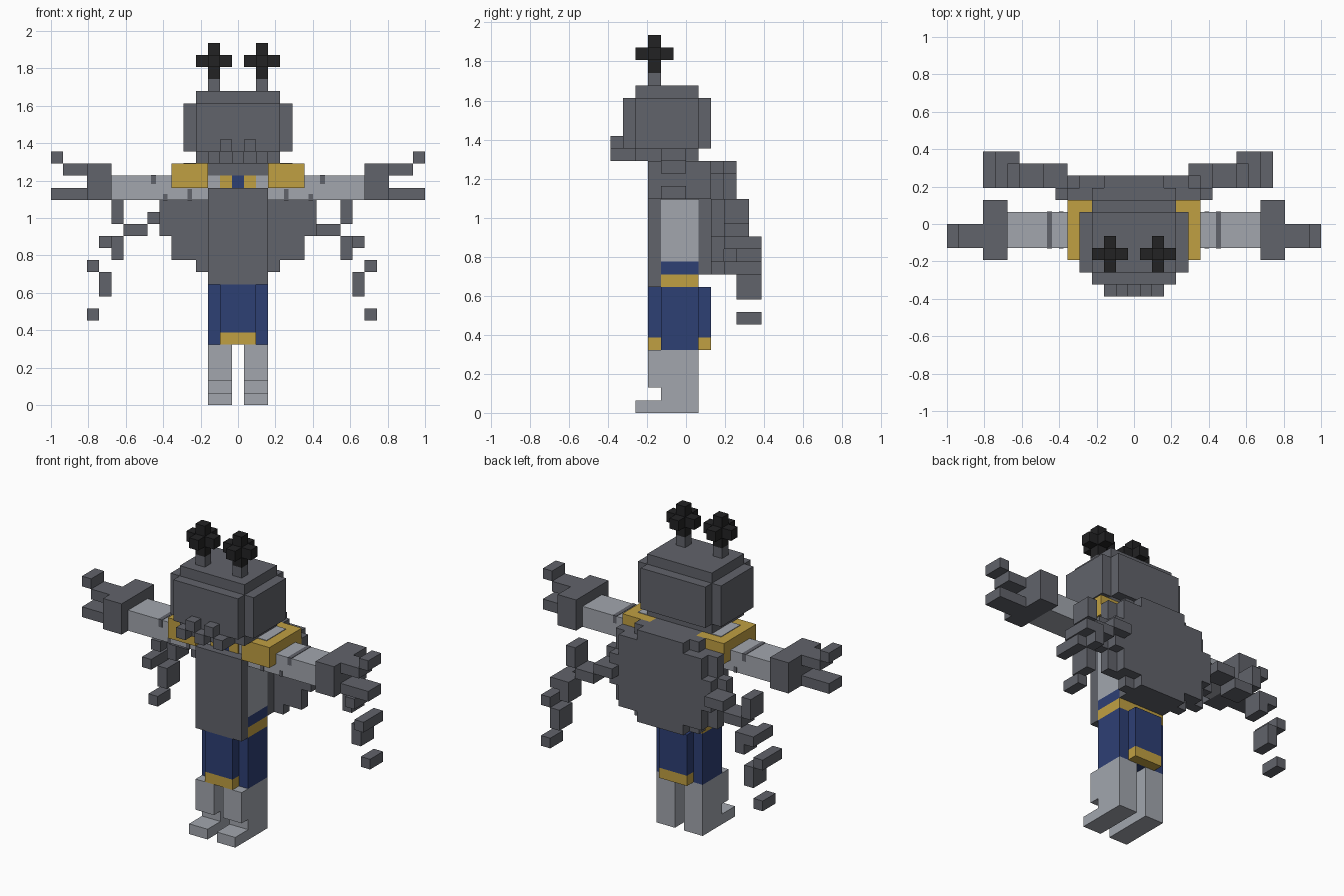
import bpy
import bmesh
from mathutils import Vector

default = bpy.data.objects.get("Cube")
if default:
    bpy.data.objects.remove(default, do_unlink=True)

UNIT = 2 / 31  # edge of one cube of the block grid


def material(name, r, g, b):
    m = bpy.data.materials.new(name)
    m.diffuse_color = (r, g, b, 1)
    m.use_nodes = True
    node = next(n for n in m.node_tree.nodes if n.type == 'BSDF_PRINCIPLED')
    node.inputs["Base Color"].default_value = (r, g, b, 1)
    return m


DARK = material("dark grey", .12, .125, .145)
LIGHT = material("light grey", .36, .38, .42)
GOLD = material("gold", .53, .35, .055)
BLUE = material("blue", .027, .05, .175)
BLACK = material("black", .016, .016, .017)


def blocks(name, mat, *boxes):
    """One object made of boxes given as (x range, y range, z range) in units."""
    bm = bmesh.new()
    for box in boxes:
        low = Vector([min(r) for r in box])
        high = Vector([max(r) for r in box])
        made = bmesh.ops.create_cube(bm, size=1)
        for v in made["verts"]:
            v.co = [(low[i] + high[i]) / 2 + v.co[i] * (high[i] - low[i])
                    for i in range(3)]
            v.co *= UNIT
    mesh = bpy.data.meshes.new(name)
    bm.to_mesh(mesh)
    bm.free()
    mesh.materials.append(mat)
    obj = bpy.data.objects.new(name, mesh)
    bpy.context.collection.objects.link(obj)
    return obj


def wide(half):
    return (-half, half)


# Torso, stacked in coloured bands
body_x, body_y = wide(2.5), (-2, 1)
for name, mat, z in (("hips", BLUE, (5, 10)), ("belt", GOLD, (10, 11)),
                     ("waist", BLUE, (11, 12)), ("chest", LIGHT, (12, 19)),
                     ("neck", DARK, (19, 21))):
    blocks(name, mat, (body_x, body_y, z))
blocks("chest_panel", DARK, (body_x, (-3, -2), (10, 18)))

# Collar plates
collar_y, collar_z = (-2.12, -2), (18, 19)
blocks("collar_gem", BLUE, (wide(.5), collar_y, collar_z))
blocks("collar_trim", GOLD, *[((s * .5, s * 1.5), collar_y, collar_z) for s in (-1, 1)])

# Hanging cloth, front and back
for name, y in (("front_cloth", (-3, -2)), ("back_cloth", (1, 2))):
    blocks(name, BLUE, (wide(1.5), y, (6, 10)))
    blocks(name + "_hem", GOLD, (wide(1.5), y, (5, 6)))

# Head with rounded block steps and mouthparts
blocks("head", DARK,
       (wide(4.5), (-4, 1), (21, 25)),
       (wide(3.5), (-5, 2), (21, 25)),
       (wide(3.5), (-4, 1), (20, 26)))
mouth_y = (-6, -5)
blocks("mouthparts", DARK,
       (wide(.5), mouth_y, (20, 21)),
       *[((s * .5, s * 1.5), mouth_y, (21, 22)) for s in (-1, 1)],
       *[((s * 1.5, s * 2.5), mouth_y, (20, 21)) for s in (-1, 1)],
       (body_x, (-5, -4), (20, 21)))

# Back shell, two stepped layers
rows = ((11, 12, 3.5), (12, 14, 5.5), (14, 17, 6.5), (17, 19, 5.5), (19, 20, 3.5))
blocks("back_shell", DARK,
       (body_x, (1, 2), (11, 20)),
       *[(wide(h), (2, 3), (a, b)) for a, b, h in rows],
       *[(wide(h - 1), (3, 4), (a, b)) for a, b, h in rows])

# Chain of loose links: x range, y range, z range
links = (((5.5, 7.5), (3, 5), (15, 16)),
         ((7.5, 9.5), (3, 5), (14, 15)),
         ((9.5, 10.5), (3, 5), (15, 17)),
         ((9.5, 10.5), (4, 6), (12, 14)),
         ((10.5, 11.5), (3, 6), (13, 14)),
         ((11.5, 12.5), (3, 6), (11, 12)),
         ((10.5, 11.5), (4, 6), (9, 11)),
         ((11.5, 12.5), (4, 6), (7, 8)))

for side, s in (("left", 1), ("right", -1)):
    def part(name, mat, *boxes):
        return blocks(side + "_" + name, mat,
                      *[((s * x[0], s * x[1]), y, z) for x, y, z in boxes])

    # Leg with foot
    leg_x = (.5, 2.5)
    part("leg", LIGHT, (leg_x, (-3, 1), (2, 5)), (leg_x, (-2, 1), (1, 2)),
         (leg_x, (-4, 1), (0, 1)))

    # Arm, thin bands, shoulder pad
    part("arm", LIGHT, ((2.5, 10.5), (-2, 1), (17, 19)))
    band_y = (-2.04, 1.04)
    part("arm_bands", DARK,
         ((6.8, 7.2), band_y, (18.3, 19.04)),
         ((5.85, 6.2), band_y, (16.96, 17.5)),
         ((3.8, 4.2), band_y, (16.96, 17.9)))
    part("shoulder_pad", GOLD, ((2.5, 5.5), (-3, 2), (18, 20)))
    part("shoulder_inlay", LIGHT, ((2.5, 4.5), (-2, 1), (20, 20.06)))

    # Hand with two fingers
    finger_y = (-2, 0)
    part("hand", DARK, ((10.5, 12.5), (-3, 2), (17, 20)),
         ((12.5, 15.5), finger_y, (17, 18)),
         ((12.5, 14.5), finger_y, (19, 20)),
         ((14.5, 15.5), finger_y, (20, 21)))

    # Antenna with a cross-shaped knob
    stem_x, stem_y = (1.5, 2.5), (-3, -2)
    part("antenna_stem", DARK, (stem_x, stem_y, (26, 27)))
    part("antenna_knob", BLACK, (stem_x, stem_y, (27, 30)),
         ((.5, 3.5), stem_y, (28, 29)), (stem_x, (-4, -1), (28, 29)))

    # The left chain sits one block closer to the body
    shift = 1 if s > 0 else 0
    part("chain", DARK, *[((x[0] - shift, x[1] - shift), y, z) for x, y, z in links])
